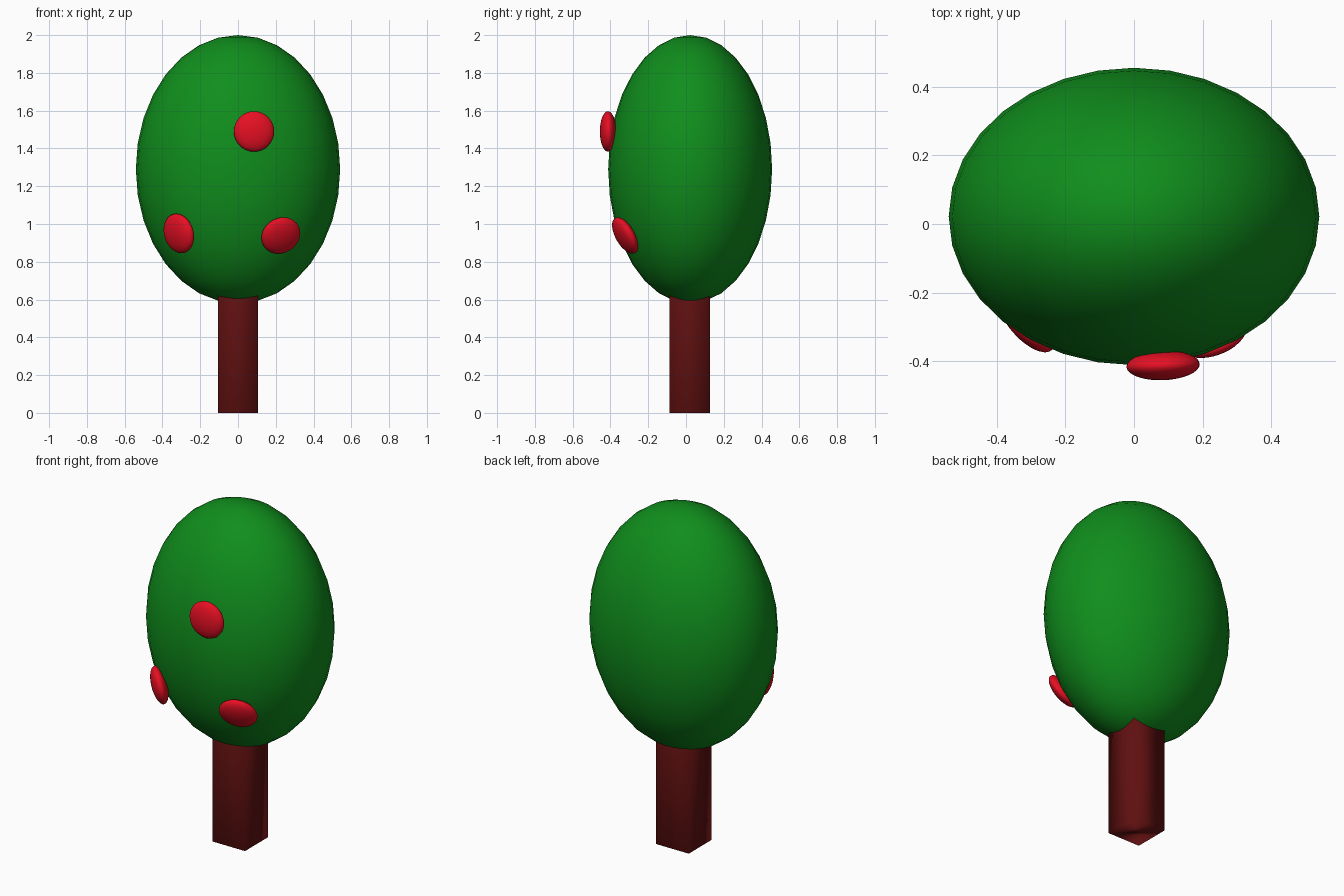
import bpy
from mathutils import Vector

if "Cube" in bpy.data.objects:
    bpy.data.objects.remove(bpy.data.objects["Cube"])


def material(name, color):
    mat = bpy.data.materials.new(name)
    mat.diffuse_color = (*color, 1)
    mat.use_nodes = True
    mat.node_tree.nodes["Principled BSDF"].inputs["Base Color"].default_value = mat.diffuse_color
    return mat


green = material("leaf_green", (0.005, 0.27, 0.012))
red = material("fruit_red", (0.8, 0.005, 0.017))
brown = material("bark_brown", (0.115, 0.005, 0.005))


def finish(name, scale, mat):
    obj = bpy.context.object
    obj.name = name
    obj.scale = scale
    obj.data.materials.append(mat)
    bpy.ops.object.shade_smooth()
    return obj


def ellipsoid(name, center, radii, mat):
    bpy.ops.mesh.primitive_uv_sphere_add(segments=32, ring_count=16, radius=1, location=center)
    return finish(name, radii, mat)


# Square trunk, running up into the crown
bottom, top = 0.0, 0.7
bpy.ops.mesh.primitive_cube_add(size=1, location=(0, 0.02, (bottom + top) / 2))
finish("trunk", (0.214, 0.214, top - bottom), brown)

# Egg-shaped crown
ellipsoid("crown", (0, 0.022, 1.29), (0.541, 0.434, 0.71), green)

# Flattened fruits, each with its thin axis along the outward direction
fruits = [
    ("upper_fruit", (0.085, -0.413, 1.49), (0.04, -1, 0)),
    ("left_fruit", (-0.313, -0.29, 0.95), (-0.71, -0.66, -0.21)),
    ("right_fruit", (0.227, -0.322, 0.939), (0.29, -0.84, -0.48)),
]
for name, center, outward in fruits:
    fruit = ellipsoid(name, center, (0.107, 0.107, 0.043), red)
    fruit.rotation_euler = Vector(outward).to_track_quat('Z', 'Y').to_euler()
